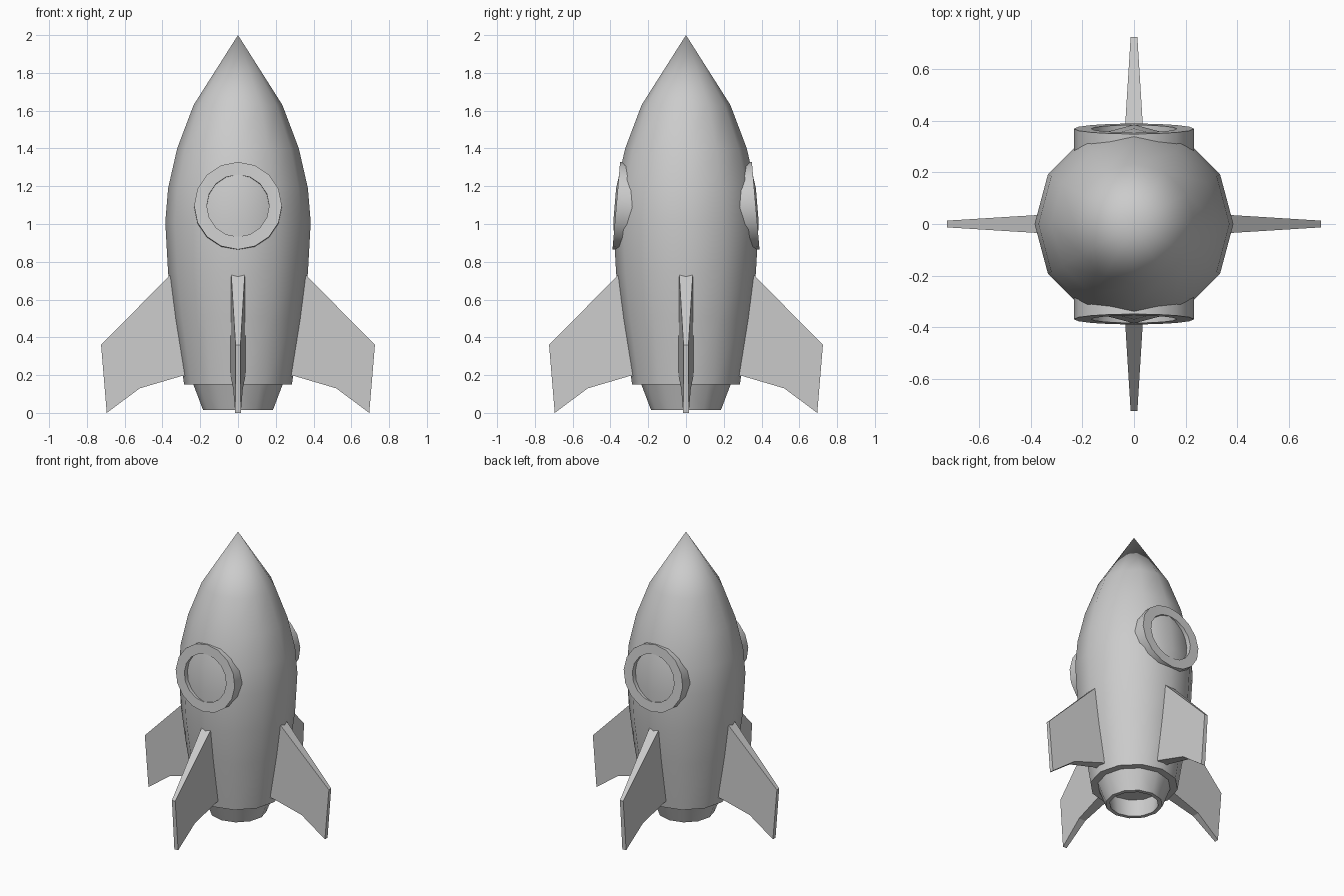
import bpy, bmesh
from math import cos, sin, pi, radians
from mathutils import Matrix

if "Cube" in bpy.data.objects:
    bpy.data.objects.remove(bpy.data.objects["Cube"])


def make_object(name, bm, matrix=Matrix(), smooth_angle=None):
    bmesh.ops.remove_doubles(bm, verts=bm.verts, dist=1e-5)
    bmesh.ops.recalc_face_normals(bm, faces=bm.faces)
    mesh = bpy.data.meshes.new(name)
    bm.to_mesh(mesh)
    bm.free()
    if smooth_angle:
        mesh.shade_smooth()
        mesh.set_sharp_from_angle(angle=radians(smooth_angle))
    obj = bpy.data.objects.new(name, mesh)
    obj.matrix_world = matrix
    bpy.context.collection.objects.link(obj)
    return obj


def lathe(name, profile, sides, closed=False, matrix=Matrix()):
    """Spin an (r, z) profile around z."""
    bm = bmesh.new()
    rings = [[bm.verts.new((r * cos(2 * pi * i / sides), r * sin(2 * pi * i / sides), z))
              for i in range(sides)] for r, z in profile]
    pairs = list(zip(rings, rings[1:]))
    if closed:
        pairs.append((rings[-1], rings[0]))
    for a, b in pairs:
        for i in range(sides):
            j = (i + 1) % sides
            bm.faces.new((a[i], a[j], b[j], b[i]))
    return make_object(name, bm, matrix, 40)


def fin(name, angle):
    """Tapered blade: thick at the root, thin at the tip."""
    outline = [(0.30, 0.79), (0.725, 0.36), (0.695, 0.0),
               (0.52, 0.13), (0.30, 0.195), (0.24, 0.20)]
    bm = bmesh.new()
    sides = []
    for s in (-1, 1):
        sides.append([bm.verts.new((x, s * (0.035 - 0.062 * (x - 0.37)), z)) for x, z in outline])
        bm.faces.new(sides[-1])
    a, b = sides
    for i in range(len(outline)):
        j = (i + 1) % len(outline)
        bm.faces.new((a[i], a[j], b[j], b[i]))
    return make_object(name, bm, Matrix.Rotation(angle, 4, 'Z'))


# Hull with pointed nose
lathe("hull", [(0, 0.15), (0.285, 0.15), (0.34, 0.50), (0.37, 0.74), (0.385, 1.01),
               (0.37, 1.19), (0.322, 1.40), (0.235, 1.63), (0, 2.0)], 12)

# Hollow engine nozzle
lathe("nozzle", [(0.24, 0.16), (0.185, 0.015), (0.158, 0.015), (0.175, 0.145), (0, 0.145)], 12)

# Porthole rims, front and back, tilted to follow the hull
rim = [(0.165, 0), (0.2325, 0), (0.2325, -0.16), (0.165, -0.16)]
for name, turn in (("front", 0), ("back", pi)):
    place = (Matrix.Rotation(turn, 4, 'Z') @ Matrix.Translation((0, -0.369, 1.097))
             @ Matrix.Rotation(radians(85), 4, 'X'))
    lathe(name + "_porthole_rim", rim, 16, True, place)

# Four fins
for k, name in enumerate(("right", "back", "left", "front")):
    fin(name + "_fin", k * pi / 2)
